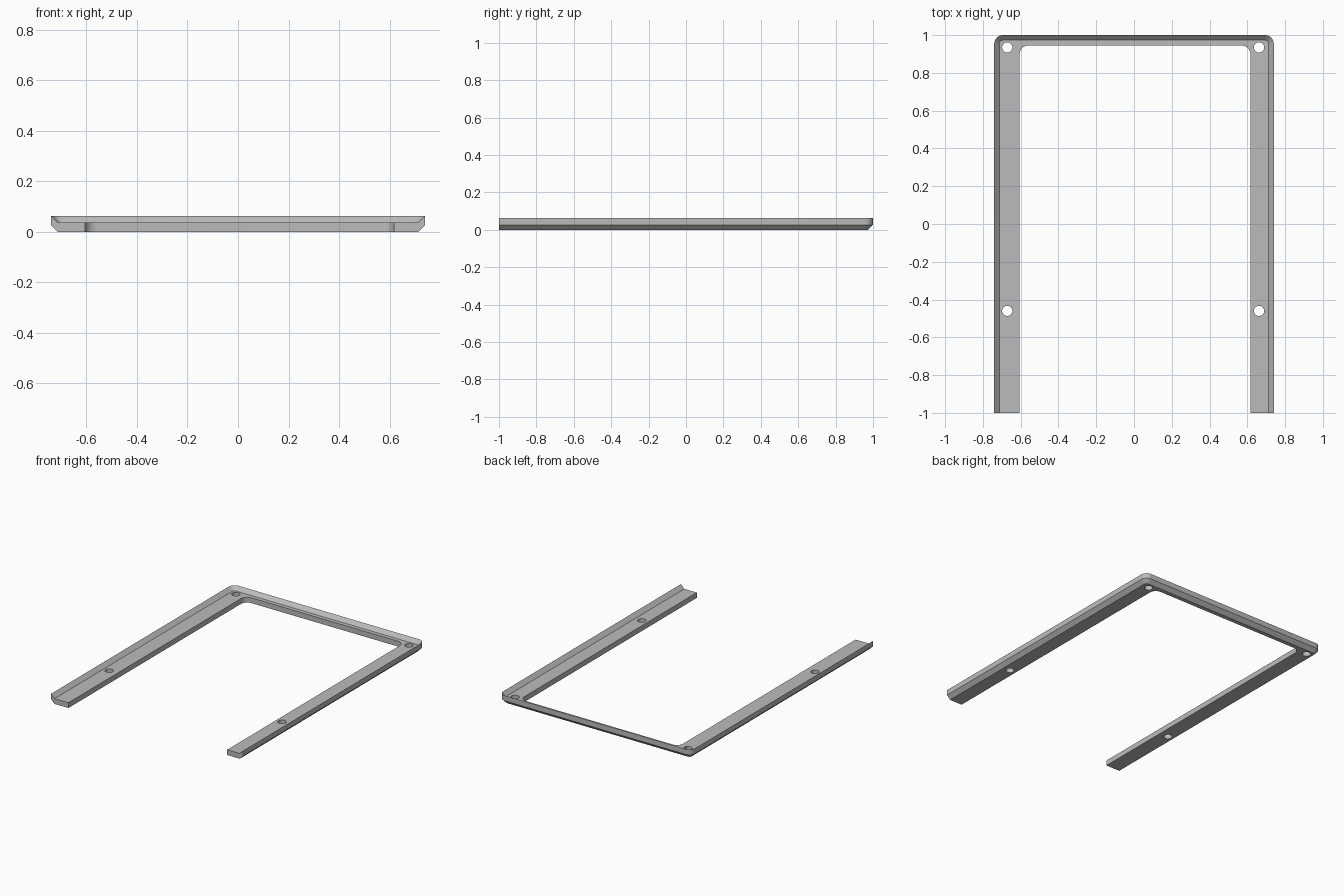
import bpy, bmesh
from math import sin, cos, pi

cube = bpy.data.objects.get("Cube")
if cube:
    bpy.data.objects.remove(cube, do_unlink=True)

GREY = (0.5, 0.5, 0.5, 1)
mat = bpy.data.materials.new("plain grey")
mat.use_nodes = True
mat.diffuse_color = GREY
mat.node_tree.nodes["Principled BSDF"].inputs["Base Color"].default_value = GREY

FRONT, BACK, SIDE = -1.0, 1.0, 0.74
STEPS = 8


def u_path(left, right, back, radius, z):
    """Open U running from the front left end round both back corners."""
    pts = [(left, FRONT, z)]
    for cx, start in ((left + radius, pi), (right - radius, pi / 2)):
        for i in range(STEPS + 1):
            a = start - i / STEPS * pi / 2
            pts.append((cx + radius * cos(a), back - radius + radius * sin(a), z))
    return pts + [(right, FRONT, z)]


def outer(inset, z):
    return u_path(-SIDE + inset, SIDE - inset, BACK - inset, 0.046 - inset, z)


def inner(z):
    return u_path(-0.606, 0.617, 0.945, 0.047, z)


# Frame: chamfered underside, upright rim with a sloped inner face, flat ledge
rails = [outer(0.026, 0), outer(0, 0.026), outer(0, 0.063),
         outer(0.027, 0.037), inner(0.037), inner(0)]
bm = bmesh.new()
rows = [[bm.verts.new(p) for p in rail] for rail in rails]
for a, b in zip(rows, rows[1:] + rows[:1]):
    for i in range(len(a) - 1):
        bm.faces.new((a[i], a[i + 1], b[i + 1], b[i]))
for end in (0, -1):
    bm.faces.new([row[end] for row in rows])
bmesh.ops.recalc_face_normals(bm, faces=bm.faces)
mesh = bpy.data.meshes.new("frame")
bm.to_mesh(mesh)
bm.free()
mesh.materials.append(mat)
frame = bpy.data.objects.new("frame", mesh)
bpy.context.collection.objects.link(frame)

# Screw holes: two through each side rail
for x in (-0.671, 0.662):
    for y in (-0.46, 0.935):
        bpy.ops.mesh.primitive_cylinder_add(vertices=32, radius=0.027, depth=0.3,
                                            location=(x, y, 0))
        cutter = bpy.context.object
        cutter.name = "hole_cutter"
        cutter.hide_render = True
        cutter.data.materials.append(mat)
        cut = frame.modifiers.new("screw_hole", "BOOLEAN")
        cut.operation = "DIFFERENCE"
        cut.solver = "EXACT"
        cut.object = cutter
        bpy.context.view_layer.objects.active = frame
        bpy.ops.object.modifier_apply(modifier=cut.name)
        bpy.data.objects.remove(cutter, do_unlink=True)

# Smooth the rounded corners and holes, keep the edges crisp
bpy.ops.object.select_all(action="DESELECT")
frame.select_set(True)
bpy.context.view_layer.objects.active = frame
bpy.ops.object.shade_smooth_by_angle(angle=pi / 6)
